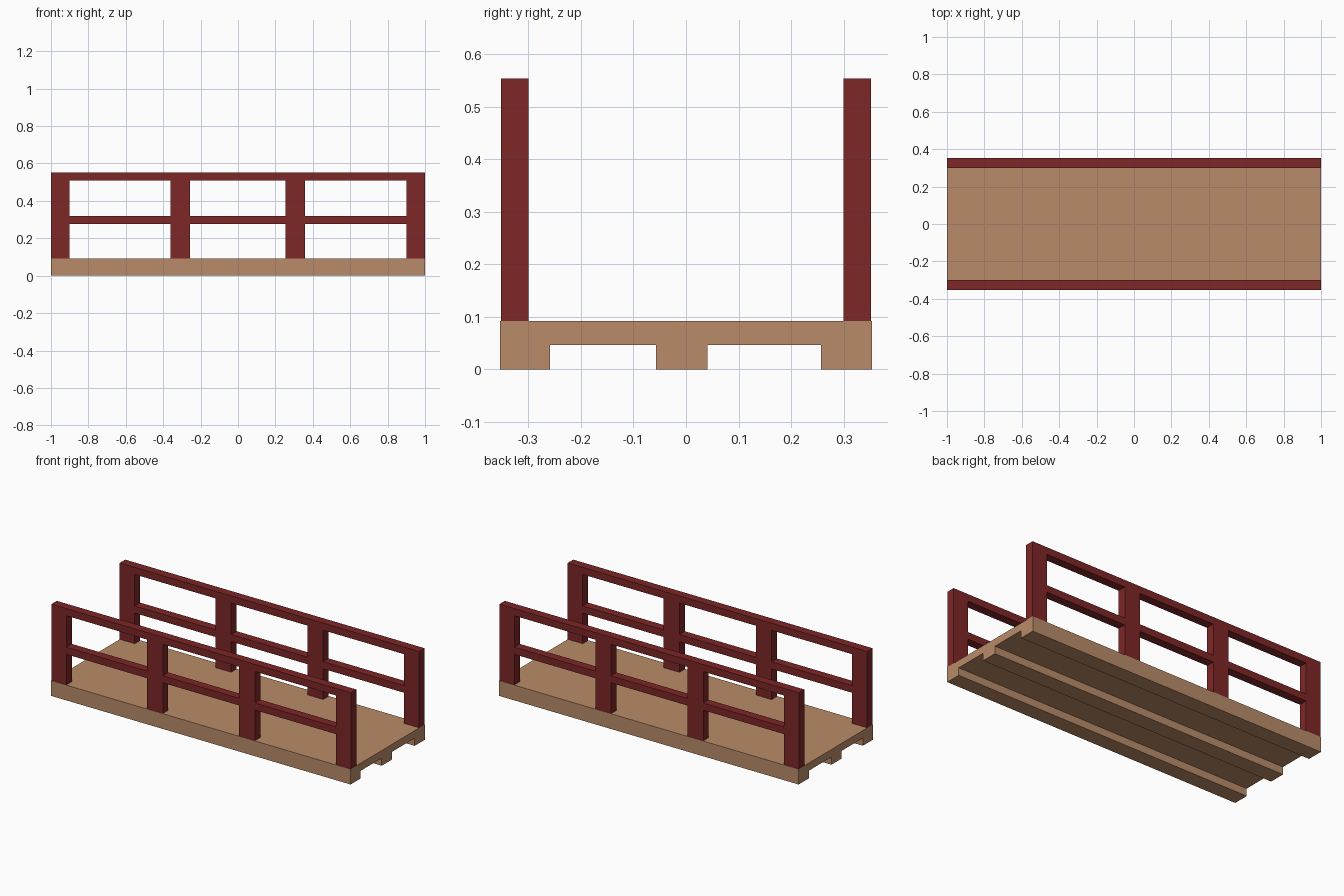
import bpy

if "Cube" in bpy.data.objects:
    bpy.data.objects.remove(bpy.data.objects["Cube"])


def material(name, color):
    m = bpy.data.materials.new(name)
    m.diffuse_color = color
    m.use_nodes = True
    m.node_tree.nodes["Principled BSDF"].inputs["Base Color"].default_value = m.diffuse_color
    return m


wood = material("tan_wood", (0.49, 0.26, 0.14, 1))
red = material("dark_red", (0.21, 0.02, 0.02, 1))


def box(name, x, y, z, mat):
    """Box given its (min, max) extent on each axis."""
    bpy.ops.mesh.primitive_cube_add(size=1)
    ob = bpy.context.object
    ob.name = name
    ob.location = [(a + b) / 2 for a, b in (x, y, z)]
    ob.scale = [b - a for a, b in (x, y, z)]
    bpy.ops.object.transform_apply(location=True, scale=True)
    ob.data.materials.append(mat)
    return ob


# Deck and the three beams beneath it
box("deck", (-1, 1), (-0.354, 0.354), (0.046, 0.092), wood)
for i, y in enumerate([(-0.354, -0.259), (-0.057, 0.041), (0.257, 0.354)]):
    box(f"beam_{i + 1}", (-1, 1), y, (0, 0.046), wood)

# Railings on both sides
posts = [(-1, -0.9), (-0.362, -0.256), (0.254, 0.359), (0.9, 1)]
for side, y in (("front", (-0.352, -0.30)), ("back", (0.30, 0.352))):
    box(f"{side}_top_rail", (-1, 1), y, (0.51, 0.553), red)
    for i, x in enumerate(posts):
        box(f"{side}_post_{i + 1}", x, y, (0.092, 0.51), red)
    # Middle rail sections between neighbouring posts
    for i, (a, b) in enumerate(zip(posts, posts[1:])):
        box(f"{side}_middle_rail_{i + 1}", (a[1], b[0]), y, (0.277, 0.32), red)
